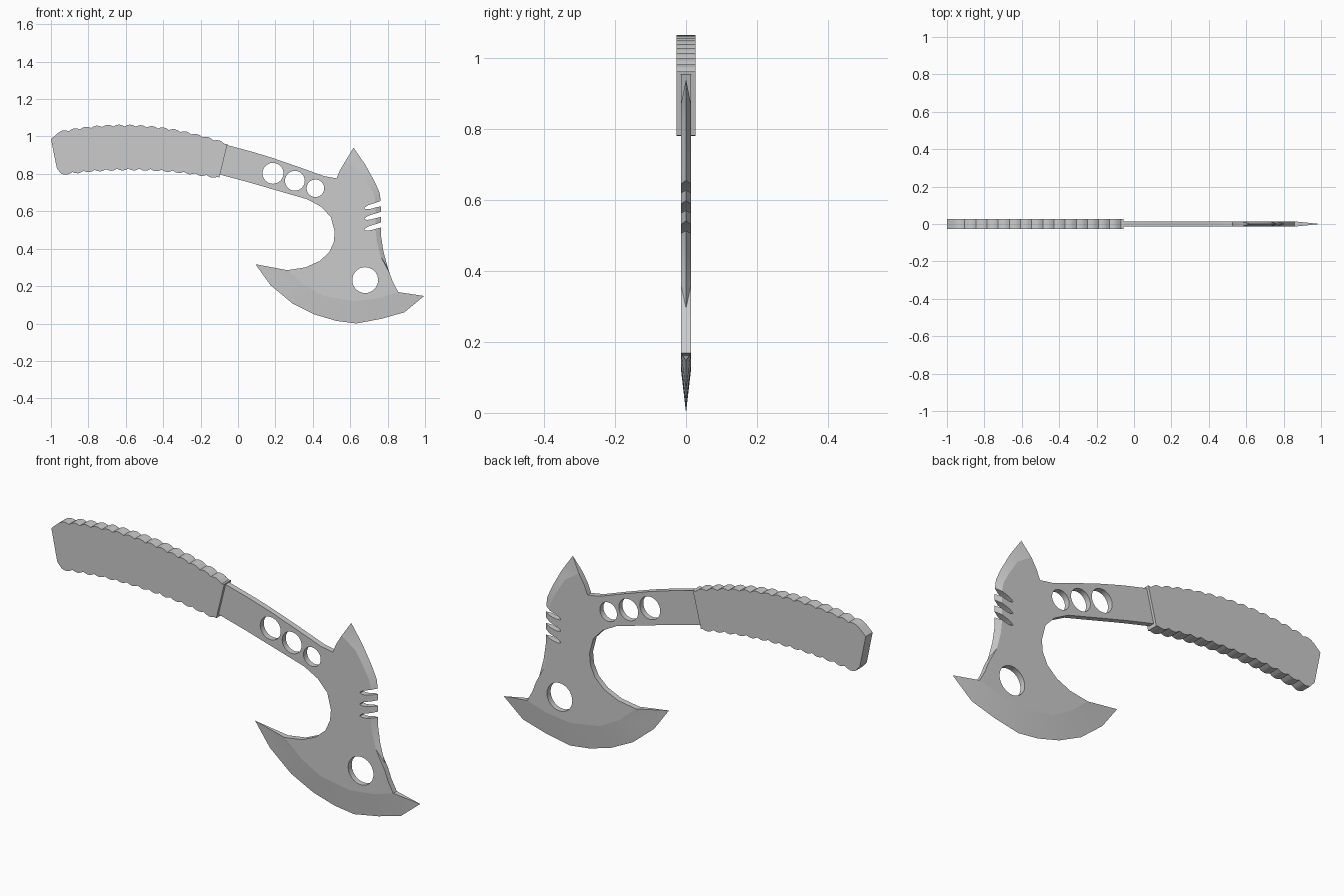
import bpy, bmesh, math

if "Cube" in bpy.data.objects:
    bpy.data.objects.remove(bpy.data.objects["Cube"])

T = 0.014        # half thickness of the steel plate
GRIP_T = 0.027   # half thickness of the grip


def finish(obj):
    bpy.ops.object.select_all(action='DESELECT')
    obj.select_set(True)
    bpy.context.view_layer.objects.active = obj
    bpy.ops.object.shade_smooth_by_angle(angle=math.radians(30))


def plate(name, outline, half, holes=()):
    """Flat x-z profile with round holes, thickened along y."""
    cu = bpy.data.curves.new(name + "_profile", 'CURVE')
    cu.dimensions, cu.fill_mode, cu.extrude = '2D', 'BOTH', half
    rings = [outline]
    for cx, cz, r in holes:
        rings.append([(cx + r * math.cos(a * math.tau / 32),
                       cz + r * math.sin(a * math.tau / 32)) for a in range(32)])
    for ring in rings:
        sp = cu.splines.new('POLY')
        sp.points.add(len(ring) - 1)
        for p, (x, z) in zip(sp.points, ring):
            p.co = (x, z, 0, 1)
        sp.use_cyclic_u = True
    obj = bpy.data.objects.new(name, cu)
    bpy.context.collection.objects.link(obj)
    obj.rotation_euler.x = math.pi / 2
    bpy.ops.object.select_all(action='DESELECT')
    obj.select_set(True)
    bpy.context.view_layer.objects.active = obj
    bpy.ops.object.convert(target='MESH')
    obj = bpy.context.object
    bm = bmesh.new()
    bm.from_mesh(obj.data)
    bmesh.ops.remove_doubles(bm, verts=bm.verts, dist=1e-5)
    bmesh.ops.recalc_face_normals(bm, faces=bm.faces)
    bm.to_mesh(obj.data)
    bm.free()
    finish(obj)


def wedge(name, edge, ridge):
    """Ground bevel from a full-thickness ridge to a sharp centre edge."""
    bm = bmesh.new()
    mid = [bm.verts.new((x, 0, z)) for x, z in edge]
    front = [bm.verts.new((x, -T, z)) for x, z in ridge]
    back = [bm.verts.new((x, T, z)) for x, z in ridge]
    for side in (front, back):
        i = j = 0
        n, m = len(mid) - 1, len(side) - 1
        while i < n or j < m:      # zip together lists of unequal length
            if j == m or (i < n and (i + 1) * m <= (j + 1) * n):
                bm.faces.new((mid[i], mid[i + 1], side[j]))
                i += 1
            else:
                bm.faces.new((mid[i], side[j + 1], side[j]))
                j += 1
    for k in (0, -1):
        bm.faces.new((mid[k], front[k], back[k]))
    for j in range(len(ridge) - 1):
        bm.faces.new((front[j], front[j + 1], back[j + 1], back[j]))
    bmesh.ops.recalc_face_normals(bm, faces=bm.faces)
    me = bpy.data.meshes.new(name)
    bm.to_mesh(me)
    bm.free()
    obj = bpy.data.objects.new(name, me)
    bpy.context.collection.objects.link(obj)
    finish(obj)


# Ridge lines where the flat plate meets its ground bevels
spike_ridge = [(0.575, 0.87), (0.65, 0.82), (0.70, 0.74), (0.727, 0.69), (0.735, 0.645)]
back_ridge = [(0.735, 0.506), (0.742, 0.44), (0.762, 0.36), (0.81, 0.27)]
blade_ridge = [(0.857, 0.168), (0.755, 0.136), (0.62, 0.12), (0.46, 0.147),
               (0.355, 0.205), (0.264, 0.285)]

# Three finger-like slots in the back of the head
STEP = 0.057
slots = []
for k in range(3):
    slots += [(x, z - k * STEP) for x, z in
              [(0.735, 0.645), (0.695, 0.632), (0.677, 0.620), (0.676, 0.614),
               (0.69, 0.611), (0.71, 0.613), (0.735, 0.620)]]

# Head and neck in one plate
neck_top = [(-0.12, 0.965), (-0.055, 0.953), (0.07, 0.92), (0.185, 0.885), (0.33, 0.835),
            (0.46, 0.788), (0.527, 0.776), (0.545, 0.82)]
hook = [(0.36, 0.30), (0.435, 0.333), (0.487, 0.38), (0.512, 0.435), (0.517, 0.49),
        (0.497, 0.568), (0.446, 0.623), (0.371, 0.664), (0.195, 0.715),
        (0.05, 0.757), (-0.1, 0.797), (-0.16, 0.81)]
outline = (neck_top + spike_ridge[:-1] + slots + back_ridge[1:] + [(0.828, 0.222)]
           + blade_ridge + hook)
plate("axe_head", outline, T, [(0.187, 0.803, 0.056), (0.304, 0.763, 0.053),
                               (0.414, 0.723, 0.047), (0.68, 0.232, 0.069)])

# Sharpened edges
wedge("spike_bevel", [(0.618, 0.94), (0.68, 0.85), (0.73, 0.76), (0.757, 0.70),
                      (0.763, 0.655)], spike_ridge)
for k in range(2):
    d = k * STEP
    wedge(f"back_tooth_{k + 1}", [(0.765, 0.627 - d), (0.765, 0.598 - d)],
          [(0.735, 0.620 - d), (0.735, 0.588 - d)])
wedge("back_bevel", [(0.765, 0.513), (0.765, 0.467), (0.777, 0.387), (0.81, 0.27)][:3]
      + [(0.802, 0.295)], back_ridge)
wedge("blade_edge", [(0.995, 0.147), (0.89, 0.06), (0.766, 0.025), (0.633, 0.0),
                     (0.526, 0.014), (0.41, 0.048), (0.29, 0.108), (0.174, 0.205),
                     (0.093, 0.317)], blade_ridge)


# Ribbed grip
def ribs(x0, x1, count, base, sign):
    n = count * 4
    pts = []
    for i in range(n + 1):
        x = x0 + (x1 - x0) * i / n
        bump = 0.010 * abs(math.sin(math.pi * i / 4)) - 0.004
        pts.append((x, base(x) + sign * bump))
    return pts


top = ribs(-0.965, -0.07, 15, lambda x: 1.058 - 0.315 * (x + 0.62) ** 2, 1)
bottom = ribs(-0.11, -0.945, 14, lambda x: 0.824 - 0.2 * (x + 0.58) ** 2, -1)
plate("grip", [(-1.0, 0.985)] + top + [(-0.056, 0.961), (-0.10, 0.781)] + bottom
      + [(-0.968, 0.828)], GRIP_T)
